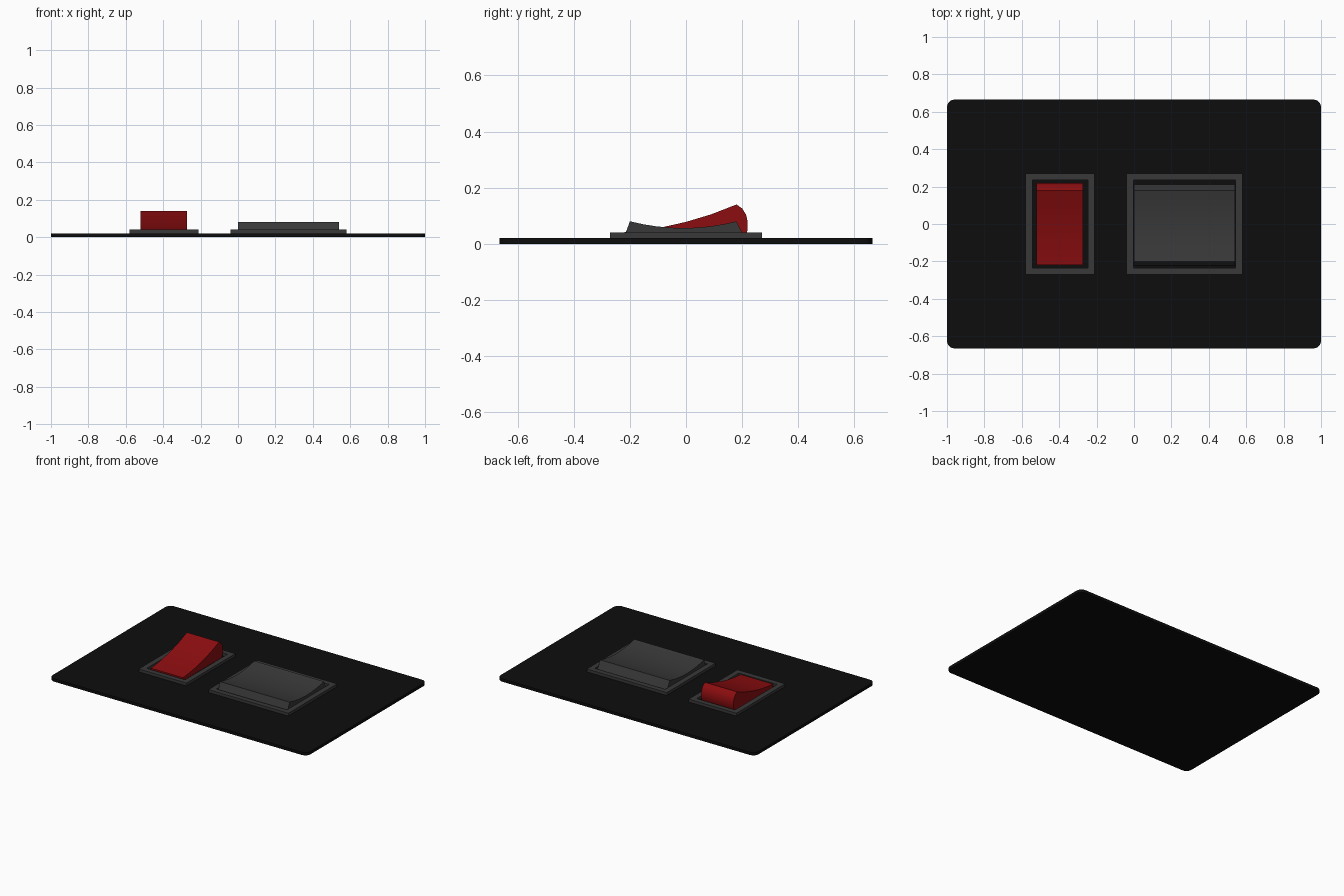
import bpy
import bmesh
import math

cube = bpy.data.objects.get("Cube")
if cube:
    bpy.data.objects.remove(cube, do_unlink=True)


def material(name, r, g, b):
    m = bpy.data.materials.new(name)
    m.use_nodes = True
    m.diffuse_color = (r, g, b, 1)
    m.node_tree.nodes["Principled BSDF"].inputs["Base Color"].default_value = (r, g, b, 1)
    return m


black = material("black", 0.004, 0.004, 0.004)
grey = material("dark grey", 0.04, 0.04, 0.04)
red = material("red", 0.26, 0.004, 0.005)


def finish(name, bm, mat):
    bmesh.ops.recalc_face_normals(bm, faces=bm.faces)
    mesh = bpy.data.meshes.new(name)
    bm.to_mesh(mesh)
    bm.free()
    mesh.materials.append(mat)
    obj = bpy.data.objects.new(name, mesh)
    bpy.context.collection.objects.link(obj)
    return obj


def extrude(name, points, offset, mat):
    """Close a flat outline into a solid by moving a copy along offset."""
    bm = bmesh.new()
    face = bm.faces.new([bm.verts.new(p) for p in points])
    new = bmesh.ops.extrude_face_region(bm, geom=[face])["geom"]
    bmesh.ops.translate(bm, vec=offset, verts=[v for v in new if isinstance(v, bmesh.types.BMVert)])
    return finish(name, bm, mat)


def bezel(name, x0, x1, border, mat):
    """Raised rectangular frame with an open middle."""
    bm = bmesh.new()
    y, rings = 0.27, []
    for inset, z in ((0, 0.02), (0, 0.04), (border, 0.04), (border, 0.02)):
        a, b, c = x0 + inset, x1 - inset, y - inset
        rings.append([bm.verts.new(p) for p in ((a, -c, z), (b, -c, z), (b, c, z), (a, c, z))])
    for i in range(4):
        r, s = rings[i], rings[(i + 1) % 4]
        for j in range(4):
            k = (j + 1) % 4
            bm.faces.new((r[j], r[k], s[k], s[j]))
    return finish(name, bm, mat)


def rocker(name, x0, x1, profile, mat):
    obj = extrude(name, [(x0, y, z) for y, z in profile], (x1 - x0, 0, 0), mat)
    bpy.ops.object.select_all(action="DESELECT")
    obj.select_set(True)
    bpy.context.view_layer.objects.active = obj
    bpy.ops.object.shade_smooth_by_angle(angle=math.radians(25))


# Base panel with rounded corners
radius, steps, corners = 0.04, 5, []
for sx, sy, start in ((1, 1, 0), (-1, 1, 90), (-1, -1, 180), (1, -1, 270)):
    for i in range(steps + 1):
        a = math.radians(start + 90 * i / steps)
        corners.append((sx * (1 - radius) + radius * math.cos(a),
                        sy * (0.665 - radius) + radius * math.sin(a), 0))
extrude("panel", corners, (0, 0, 0.02), black)

# Frames around the two switches
bezel("right_switch_frame", -0.58, -0.21, 0.036, grey)
bezel("left_switch_frame", -0.04, 0.58, 0.036, grey)

# Red rocker, pressed down at the front
red_profile = [(-0.22, 0.02), (-0.22, 0.042), (-0.15, 0.049), (-0.08, 0.06), (0.0, 0.078),
               (0.09, 0.105), (0.18, 0.14), (0.2, 0.126), (0.214, 0.104), (0.22, 0.078),
               (0.22, 0.05), (0.21, 0.02)]
rocker("red_rocker", -0.522, -0.272, red_profile, red)

# Wide grey rocker with a dished top
dish = [(-0.2 + 0.38 * i / 8, 0.056 + 0.024 * (i / 4 - 1) ** 2) for i in range(9)]
rocker("grey_rocker", 0, 0.54, [(-0.222, 0.02)] + dish + [(0.21, 0.02)], grey)
